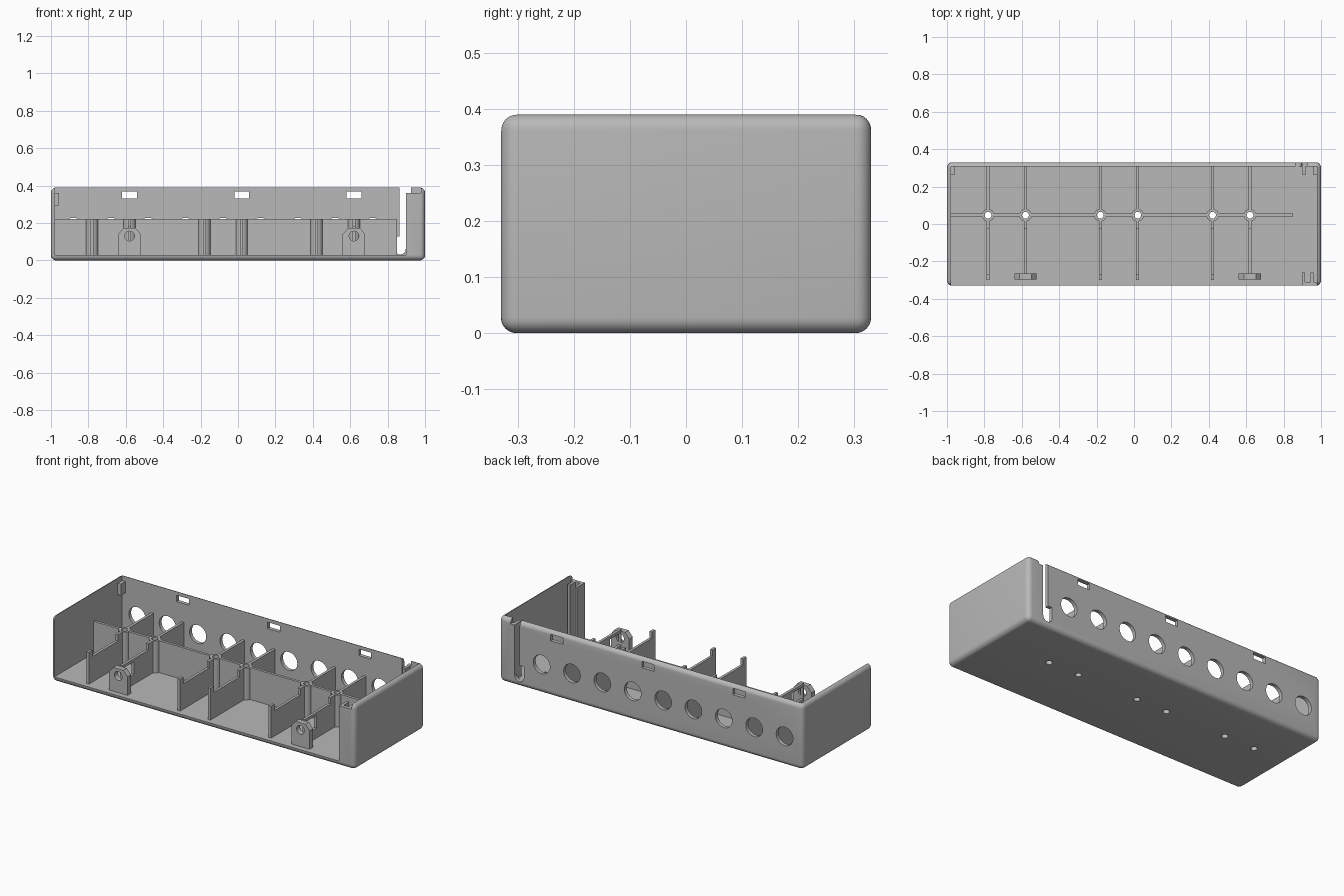
import bpy
import bmesh
from math import radians, pi
from mathutils import Matrix, Vector

cube = bpy.data.objects.get("Cube")
if cube:
    bpy.data.objects.remove(cube, do_unlink=True)

grey = bpy.data.materials.new("grey_plastic")
grey.use_nodes = True
grey.diffuse_color = (0.48, 0.48, 0.48, 1)
bsdf = next(n for n in grey.node_tree.nodes if n.type == 'BSDF_PRINCIPLED')
bsdf.inputs["Base Color"].default_value = grey.diffuse_color
bsdf.inputs["Roughness"].default_value = 0.6


def finish(name, bm):
    bmesh.ops.recalc_face_normals(bm, faces=bm.faces)
    mesh = bpy.data.meshes.new(name)
    bm.to_mesh(mesh)
    bm.free()
    mesh.materials.append(grey)
    ob = bpy.data.objects.new(name, mesh)
    bpy.context.collection.objects.link(ob)
    return ob


def box(name, x, y, z, bevel=0):
    """Box from (min, max) pairs, optionally rounded on all edges."""
    bm = bmesh.new()
    bmesh.ops.create_cube(bm, size=1)
    for v in bm.verts:
        v.co = Vector(r[0] if c < 0 else r[1] for r, c in zip((x, y, z), v.co))
    if bevel:
        bmesh.ops.bevel(bm, geom=bm.edges[:], offset=bevel, segments=6,
                        profile=0.5, affect='EDGES')
    return finish(name, bm)


def cylinder(name, centre, radius, length, along_y=False):
    bm = bmesh.new()
    turn = Matrix.Rotation(pi / 2, 4, 'X') if along_y else Matrix()
    bmesh.ops.create_cone(bm, cap_ends=True, segments=32, radius1=radius,
                          radius2=radius, depth=length,
                          matrix=Matrix.Translation(centre) @ turn)
    return finish(name, bm)


def extrude(name, points, depth):
    """Prism from a planar outline swept along the depth vector."""
    bm = bmesh.new()
    face = bm.faces.new([bm.verts.new(p) for p in points])
    out = bmesh.ops.extrude_face_region(bm, geom=[face])
    bmesh.ops.translate(bm, vec=Vector(depth),
                        verts=[g for g in out["geom"] if isinstance(g, bmesh.types.BMVert)])
    return finish(name, bm)


def cut(ob, cutters):
    """Subtract the cutters, bake the result, then remove them."""
    for c in cutters:
        mod = ob.modifiers.new("cut", 'BOOLEAN')
        mod.operation, mod.solver, mod.object = 'DIFFERENCE', 'EXACT', c
    bpy.context.view_layer.update()
    deps = bpy.context.evaluated_depsgraph_get()
    mesh = bpy.data.meshes.new_from_object(ob.evaluated_get(deps))
    ob.modifiers.clear()
    ob.data = mesh
    for c in cutters:
        bpy.data.objects.remove(c, do_unlink=True)


FLOOR, WALL_TOP = 0.03, 0.22
ROW_Y = 0.047
BOSS_X = [-0.78, -0.58, -0.18, 0.02, 0.42, 0.62]
BRACKET_X = [-0.58, 0.62]
T = 0.008  # half thickness of the inner walls

# Rounded tray, open at the top and front
shell = box("tray_shell", (-1, 1), (-0.33, 0.33), (0, 0.39), bevel=0.028)
cutters = [
    box("cavity", (-0.978, 0.978), (-0.31, 0.308), (FLOOR, 0.6)),
    box("front_opening", (-0.978, 0.897), (-0.5, -0.25), (FLOOR, 0.6)),
    box("front_notch", (0.85, 0.978), (-0.5, -0.25), (0.36, 0.6)),
    box("cable_slot", (0.864, 0.897), (0.25, 0.5), (0.06, 0.6)),
    box("cable_slot_top", (0.864, 0.925), (0.25, 0.5), (0.36, 0.6)),
    box("cable_port", (0.837, 0.897), (0.25, 0.5), (0.06, 0.128)),
    cylinder("cable_port_end", (0.867, 0.35, 0.061), 0.0299, 0.2, True),
]
# Round ports and latch windows in the back wall
cutters += [cylinder("port", (-0.88 + 0.2 * i, 0.32, 0.173), 0.055, 0.1, True)
            for i in range(9)]
cutters += [box("latch", (x - 0.04, x + 0.04), (0.25, 0.5), (0.33, 0.368))
            for x in (-0.58, 0.02, 0.62)]


def screw_holes():
    return [cylinder("screw_hole", (x, ROW_Y, 0.1), 0.018, 0.4) for x in BOSS_X]


# Shallow round recesses in the floor
cutters += [cylinder("recess", (0.815, y, FLOOR), 0.027, 0.01)
            for y in (0.065, 0.172, 0.28)]
cut(shell, cutters + screw_holes())

# Long dividing wall
divider = box("long_divider", (-0.985, 0.85), (ROW_Y - T, ROW_Y + T), (FLOOR - 0.005, WALL_TOP))
cut(divider, screw_holes())

for i, x in enumerate(BOSS_X, 1):
    # Screw boss
    boss = cylinder(f"screw_boss_{i}", (x, ROW_Y, (FLOOR + WALL_TOP) / 2 - 0.002),
                    0.033, WALL_TOP - FLOOR + 0.005)
    cut(boss, [cylinder("bore", (x, ROW_Y, 0.1), 0.018, 0.4)])
    # Rear cross wall
    box(f"rear_cross_wall_{i}", (x - T, x + T), (ROW_Y + 0.026, 0.312),
        (FLOOR - 0.005, WALL_TOP))
    # Front cross wall with a lowered middle
    near, low = ROW_Y - 0.026, 0.182
    outline = [(near, FLOOR - 0.005), (near, WALL_TOP), (-0.025, WALL_TOP),
               (-0.025, low), (-0.268, low)]
    if x in BRACKET_X:
        outline += [(-0.268, FLOOR - 0.005)]
    else:
        outline += [(-0.268, WALL_TOP), (-0.3, WALL_TOP), (-0.3, FLOOR - 0.005)]
    wall = extrude(f"front_cross_wall_{i}", [(x - T, y, z) for y, z in outline],
                   (2 * T, 0, 0))
    if x in BRACKET_X:
        cut(wall, [box("window", (x - 0.1, x + 0.1), (-0.262, -0.16), (0.09, 0.165))])

# Front mounting brackets with a chamfered top and a bolt hole
for side, x in zip(("right", "left"), BRACKET_X):
    half = [(0.06, FLOOR - 0.005), (0.06, 0.14), (0.033, 0.172)]
    outline = half + [(-a, z) for a, z in reversed(half)]
    bracket = extrude(f"{side}_bracket", [(x + a, -0.298, z) for a, z in outline],
                      (0, 0.033, 0))
    cut(bracket, [cylinder("bolt_hole", (x, -0.28, 0.13), 0.026, 0.2, True)])

# Guide ribs on the front corner wall and beside the cable slot
for i, x in enumerate((0.897, 0.945), 1):
    box(f"front_guide_rib_{i}", (x, x + 0.016), (-0.315, -0.258), (FLOOR - 0.005, 0.36))
box("back_guide_rib", (0.9, 0.918), (0.262, 0.312), (FLOOR - 0.005, 0.36))

# Lid lugs in the back corners
for side, s in (("left", 1), ("right", -1)):
    box(f"{side}_lid_lug", sorted((s * 0.957, s * 0.985)), (0.265, 0.312), (0.293, 0.36))

# Smooth the round parts, keep the edges sharp
bpy.ops.object.select_all(action='DESELECT')
for ob in bpy.context.collection.objects:
    if ob.type == 'MESH' and ob.data.materials and ob.data.materials[0] == grey:
        ob.select_set(True)
        bpy.context.view_layer.objects.active = ob
bpy.ops.object.shade_smooth_by_angle(angle=radians(30))
